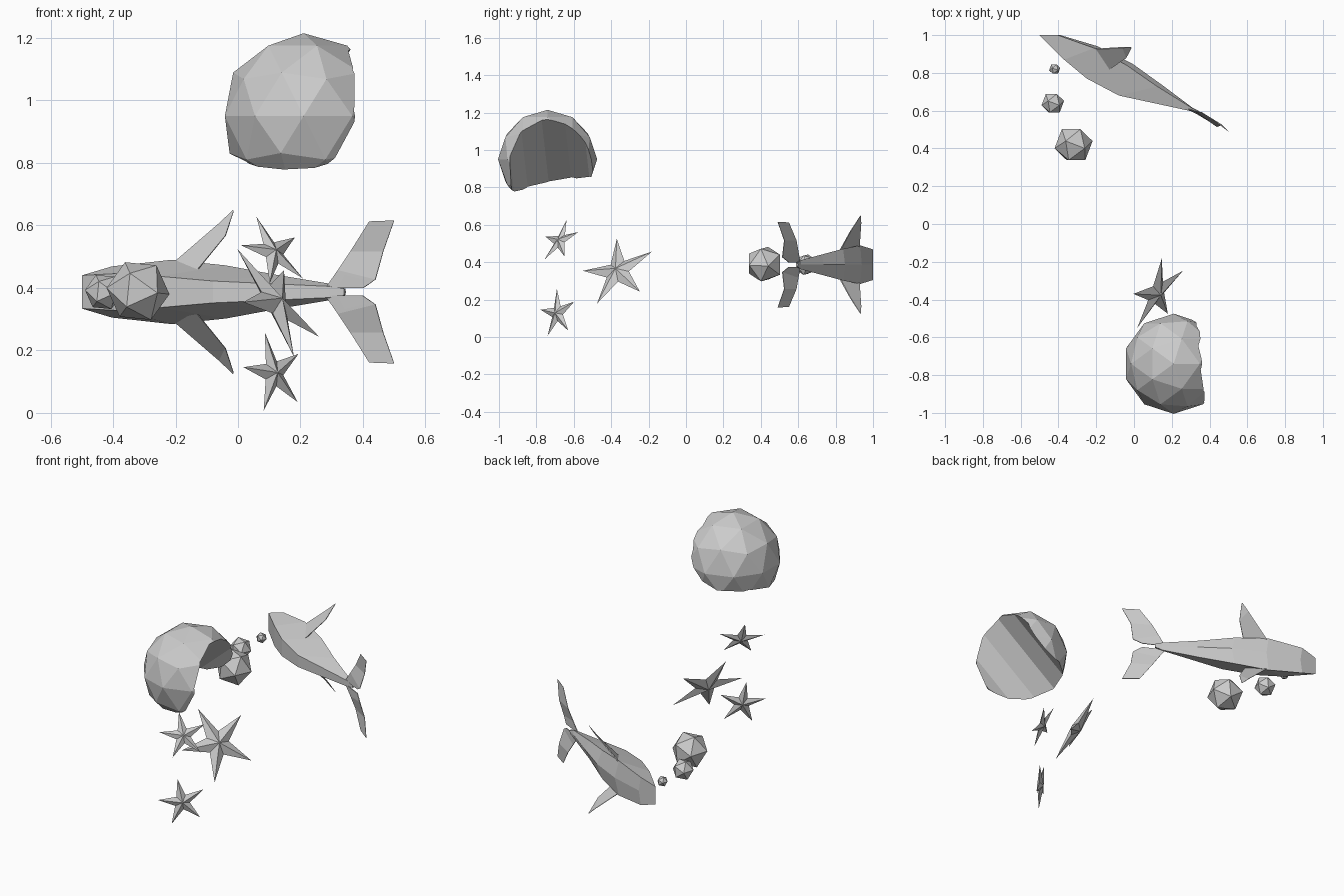
import bpy, bmesh, math
from mathutils import Vector, Matrix

cube = bpy.data.objects.get("Cube")
if cube:
    bpy.data.objects.remove(cube, do_unlink=True)

grey = bpy.data.materials.new("plain_grey")
grey.use_nodes = True
grey.diffuse_color = (0.6, 0.6, 0.6, 1)
grey.node_tree.nodes["Principled BSDF"].inputs["Base Color"].default_value = (0.6, 0.6, 0.6, 1)

MID = 0.387  # height of the whale's plane of symmetry


def finish(name, bm):
    bmesh.ops.recalc_face_normals(bm, faces=bm.faces)
    mesh = bpy.data.meshes.new(name)
    bm.to_mesh(mesh)
    bm.free()
    mesh.materials.append(grey)
    obj = bpy.data.objects.new(name, mesh)
    bpy.context.scene.collection.objects.link(obj)
    return obj


# Whale body: five-sided rings lofted from head to tail
# (belly x, y, back x, y, belly half width, back half width)
rings = [
    (-0.50, 1.00, -0.39, 1.00, 0.053, 0.082),
    (-0.37, 0.87, -0.19, 0.94, 0.060, 0.103),
    (-0.25, 0.77, -0.01, 0.85, 0.050, 0.085),
    (-0.08, 0.68, 0.15, 0.735, 0.035, 0.055),
    (0.29, 0.60, 0.31, 0.615, 0.018, 0.024),
    (0.34, 0.588, 0.345, 0.598, 0.010, 0.010),
]
bm = bmesh.new()
loops = []
for ax, ay, bx, by, wa, wb in rings:
    a, b = Vector((ax, ay, MID)), Vector((bx, by, MID))
    s = a.lerp(b, 0.88)
    up = Vector((0, 0, 1))
    points = [a - up * wa, s - up * wb, b, s + up * wb, a + up * wa]
    loops.append([bm.verts.new(p) for p in points])
for r, q in zip(loops, loops[1:]):
    for i in range(5):
        j = (i + 1) % 5
        bm.faces.new((r[i], r[j], q[j], q[i]))
bm.faces.new(loops[0])
bm.faces.new(loops[-1])
finish("whale_body", bm)


def plate(name, lead, trail, side, thick):
    """Thin fin between a leading and a trailing edge, thinning to the tip."""
    bm = bmesh.new()
    rows = []
    for i, (p, q) in enumerate(zip(lead, trail)):
        t = thick * (1 - 0.7 * i / (len(lead) - 1))
        off = Vector((0.45, 0.85, 0)) * t / 2
        p, q = [Vector((v[0], v[1], MID + side * v[2])) for v in (p, q)]
        rows.append([bm.verts.new(v) for v in (p + off, q + off, q - off, p - off)])
    for r, q in zip(rows, rows[1:]):
        for i in range(4):
            j = (i + 1) % 4
            bm.faces.new((r[i], r[j], q[j], q[i]))
    bm.faces.new(rows[0])
    bm.faces.new(rows[-1])
    finish(name, bm)


# Flippers and tail flukes, mirrored about the whale's middle
for label, side in (("upper", 1), ("lower", -1)):
    plate(label + "_flipper",
          [(-0.21, 0.925, 0.09), (-0.06, 0.935, 0.22), (-0.016, 0.935, 0.262)],
          [(-0.13, 0.82, 0.07), (-0.04, 0.88, 0.18), (-0.014, 0.93, 0.258)],
          side, 0.008)
    plate(label + "_fluke",
          [(0.28, 0.61, 0.012), (0.32, 0.60, 0.07), (0.36, 0.59, 0.13), (0.42, 0.55, 0.226)],
          [(0.40, 0.55, 0.012), (0.44, 0.515, 0.04), (0.465, 0.525, 0.13), (0.50, 0.49, 0.229)],
          side, 0.005)


# Bubbles: icosahedra with one face turned to the front, corner sideways
def bubble(name, centre, radius):
    bm = bmesh.new()
    bmesh.ops.create_icosphere(bm, subdivisions=1, radius=radius)
    bm.faces.ensure_lookup_table()
    face = bm.faces[0]
    middle = face.calc_center_median()
    n = middle.normalized()
    d = (face.verts[0].co - middle).normalized()
    src = Matrix((d.cross(n), n, d))
    front, corner = Vector((0, -1, 0)), Vector((1, 0, -0.1)).normalized()
    dst = Matrix((corner.cross(front), front, corner)).transposed()
    bmesh.ops.transform(bm, matrix=(dst @ src).to_4x4(), verts=bm.verts)
    bmesh.ops.translate(bm, vec=centre, verts=bm.verts)
    finish(name, bm)


bubble("large_bubble", (-0.32, 0.42, 0.39), 0.103)
bubble("middle_bubble", (-0.43, 0.64, 0.387), 0.061)
bubble("small_bubble", (-0.42, 0.82, 0.382), 0.03)


# Stars: five points, raised to a peak on both sides
def star(name, centre, normal, toward, radius):
    c = Vector(centre)
    n = Vector(normal).normalized()
    u = Vector(toward)
    u = (u - n * u.dot(n)).normalized()
    v = n.cross(u)
    bm = bmesh.new()
    rim = []
    for i in range(10):
        r = radius * (0.32 if i % 2 else 1)
        a = math.pi * i / 5
        rim.append(bm.verts.new(c + (u * math.cos(a) + v * math.sin(a)) * r))
    for h in (0.14, -0.14):
        peak = bm.verts.new(c + n * radius * h)
        for i in range(10):
            bm.faces.new((rim[i], rim[(i + 1) % 10], peak))
    finish(name, bm)


star("large_star", (0.12, -0.365, 0.352), (0.75, -0.41, 0.52), (-0.118, -0.005, 0.168), 0.213)
star("upper_star", (0.112, -0.674, 0.514), (0.59, -0.65, 0.48), (-0.05, 0.034, 0.106), 0.130)
star("lower_star", (0.114, -0.687, 0.127), (0.69, -0.71, 0.13), (-0.026, -0.003, 0.121), 0.134)

# Moon: faceted ball with a round channel cut from one side
centre = Vector((0.21, -0.74, 0.95))
bm = bmesh.new()
bmesh.ops.create_icosphere(bm, subdivisions=2, radius=0.265)
bmesh.ops.translate(bm, vec=centre, verts=bm.verts)
moon = finish("crescent_moon", bm)

opening = Vector((0.65, 0.2, -0.73)).normalized()
tips = Vector((-0.14, 0.95, 0.27))
tips = (tips - opening * tips.dot(opening)).normalized()
axis = opening.cross(tips)
turn = Matrix((opening, tips, axis)).transposed().to_4x4()
bm = bmesh.new()
bmesh.ops.create_cone(bm, cap_ends=True, segments=12, radius1=0.238, radius2=0.238, depth=1)
bmesh.ops.transform(bm, matrix=Matrix.Translation(centre + opening * 0.172) @ turn, verts=bm.verts)
cutter = finish("moon_cutter", bm)
cutter.hide_render = True

cut = moon.modifiers.new("channel", "BOOLEAN")
cut.operation = "DIFFERENCE"
cut.solver = "EXACT"
cut.object = cutter
bpy.context.view_layer.update()
result = bpy.data.meshes.new_from_object(moon.evaluated_get(bpy.context.evaluated_depsgraph_get()))
moon.modifiers.clear()
moon.data = result
bpy.data.objects.remove(cutter, do_unlink=True)
